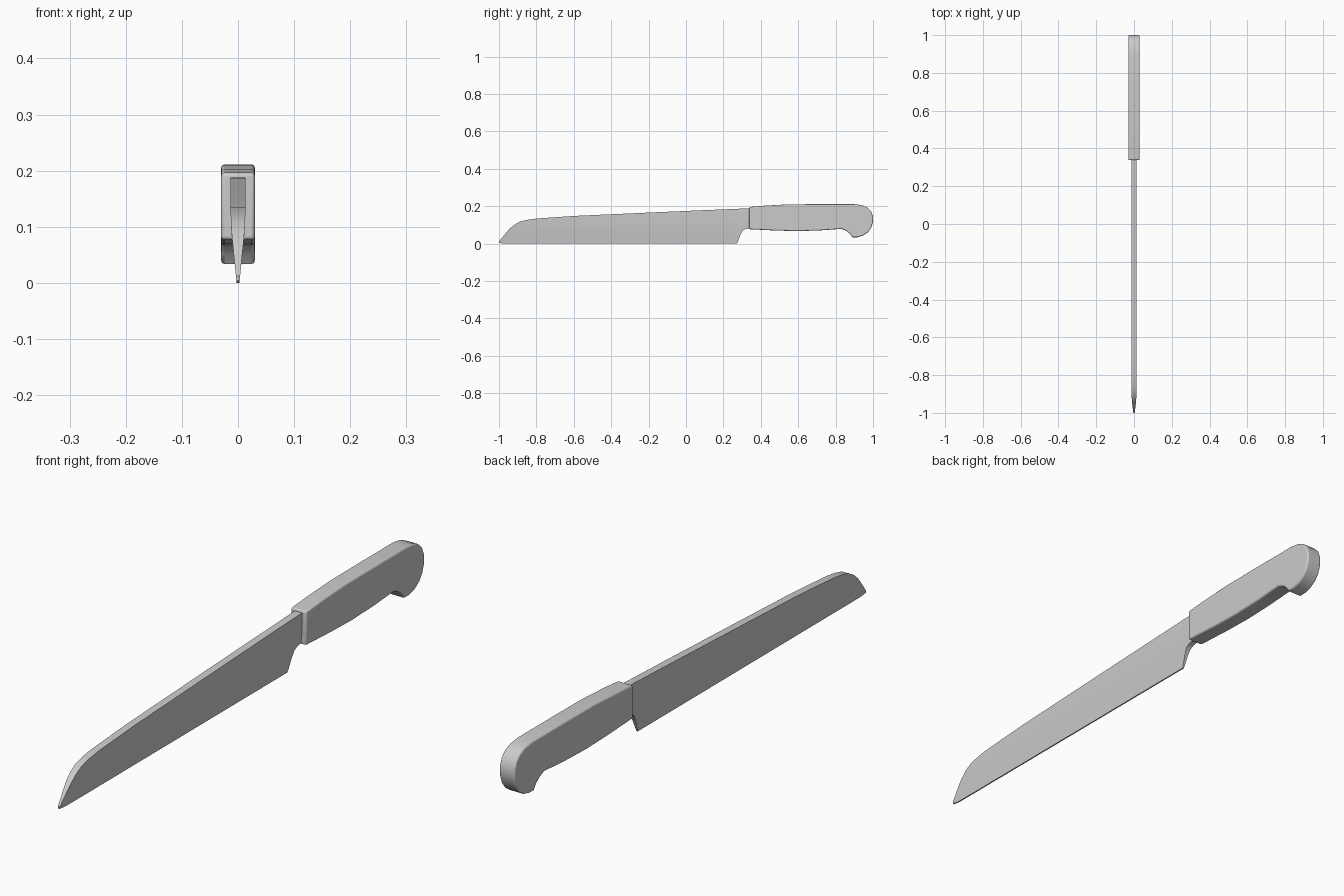
import bpy, bmesh

if "Cube" in bpy.data.objects:
    bpy.data.objects.remove(bpy.data.objects["Cube"])


def finish(name, bm):
    bmesh.ops.recalc_face_normals(bm, faces=bm.faces)
    me = bpy.data.meshes.new(name)
    bm.to_mesh(me)
    bm.free()
    ob = bpy.data.objects.new(name, me)
    bpy.context.collection.objects.link(ob)
    return ob


def shade(ob, angle):
    bpy.ops.object.select_all(action='DESELECT')
    ob.select_set(True)
    bpy.context.view_layer.objects.active = ob
    bpy.ops.object.shade_smooth_by_angle(angle=angle)


def half_thickness(z):
    # wedge grind: thin edge, full spine thickness above mid height
    pts = [(0, .0025), (.05, .0075), (.09, .0117), (.13, .0135), (.2, .0138)]
    for (z0, t0), (z1, t1) in zip(pts, pts[1:]):
        if z <= z1:
            return t0 + (t1 - t0) * (z - z0) / (z1 - z0)
    return pts[-1][1]


# blade: stations (y, edge z, spine z) lofted with the wedge section
stations = [(-1, .004, .012), (-.985, .002, .03), (-.965, 0, .055), (-.945, 0, .078),
            (-.92, 0, .1), (-.89, 0, .117), (-.85, 0, .127), (-.8, 0, .134),
            (-.6, 0, .148), (-.2, 0, .166), (.1, 0, .179), (.273, 0, .186),
            (.29, .045, .187), (.302, .068, .1875), (.315, .077, .188),
            (.335, .081, .188), (.37, .085, .188)]
levels = [0, .25, .5, .75, 1]
bm = bmesh.new()
rings = []
for y, lo, hi in stations:
    zs = [lo + (hi - lo) * f for f in levels]
    ring = [(half_thickness(z), y, z) for z in zs]
    ring += [(-half_thickness(z), y, z) for z in reversed(zs)]
    rings.append([bm.verts.new(c) for c in ring])
n = len(rings[0])
for a, b in zip(rings, rings[1:]):
    for i in range(n):
        j = (i + 1) % n
        bm.faces.new((a[i], a[j], b[j], b[i]))
bm.faces.new(rings[0])
bm.faces.new(rings[-1])
blade = finish("blade", bm)
shade(blade, 0.6)

# handle: side outline with hooked butt, extruded across x and rounded
outline = [(.338, .196), (.42, .203), (.55, .21), (.7, .211), (.9, .211), (.94, .206),
           (.97, .193), (.99, .173), (1, .145), (1, .115), (.99, .085), (.972, .06),
           (.945, .042), (.915, .034), (.89, .034), (.877, .052), (.858, .068),
           (.832, .079), (.72, .071), (.6, .067), (.48, .07), (.338, .077)]
bm = bmesh.new()
face = bm.faces.new([bm.verts.new((-.03, y, z)) for y, z in outline])
ext = bmesh.ops.extrude_face_region(bm, geom=[face])
moved = [v for v in ext["geom"] if isinstance(v, bmesh.types.BMVert)]
bmesh.ops.translate(bm, verts=moved, vec=(.06, 0, 0))
handle = finish("handle", bm)
bevel = handle.modifiers.new("rounding", 'BEVEL')
bevel.width = .006
bevel.segments = 3
bevel.limit_method = 'ANGLE'
bevel.angle_limit = 1.0
shade(handle, 0.7)
